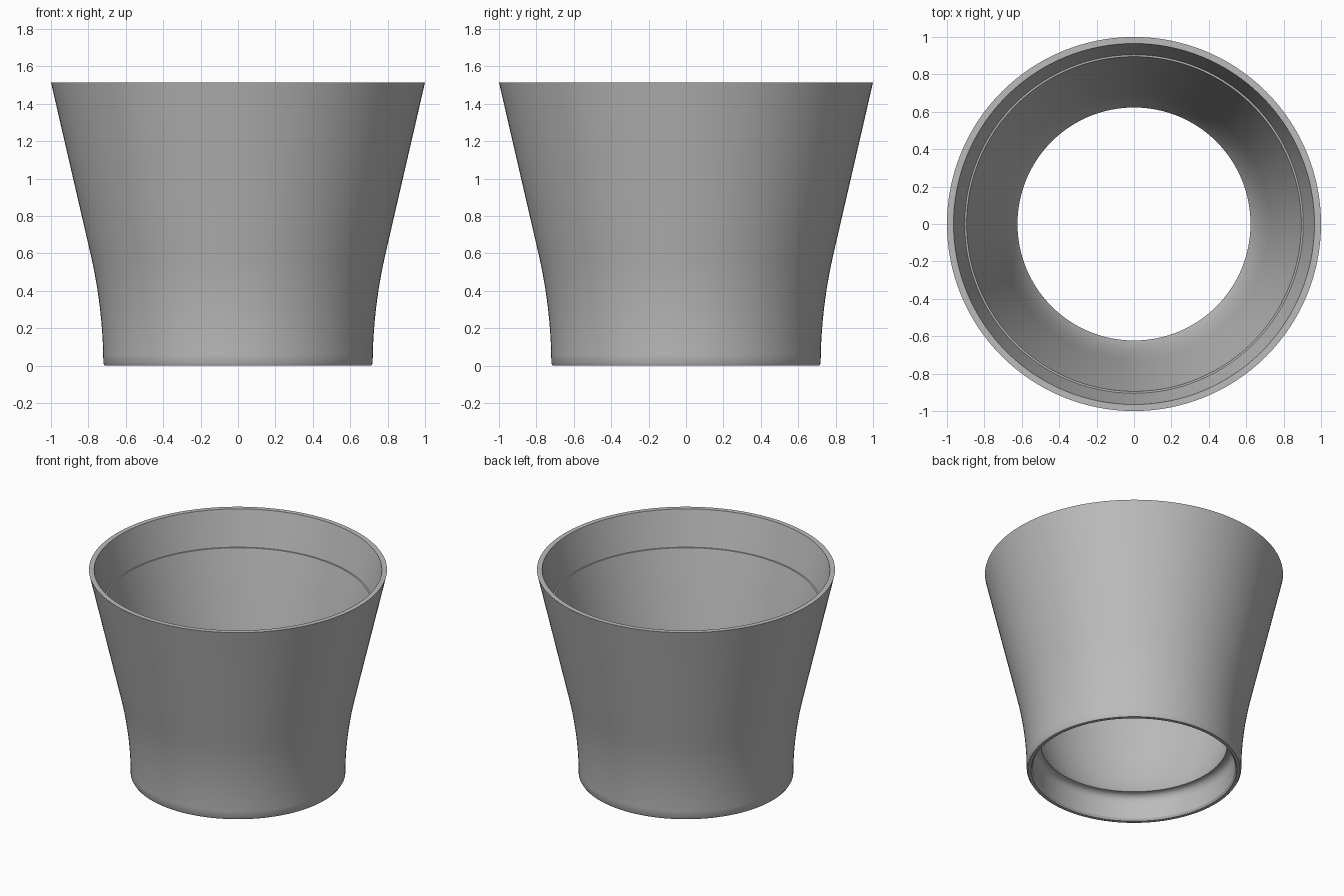
import bpy
import bmesh
import math
from mathutils import Matrix

cube = bpy.data.objects.get("Cube")
if cube:
    bpy.data.objects.remove(cube, do_unlink=True)

SEGMENTS = 128
HEIGHT = 1.515
BEND = 0.6        # the flare is straight above this height
BASE_R = 0.72
SLOPE = 0.23
WALL = 0.048


def outer_radius(z):
    """Upright at the foot, bending smoothly into a straight flare."""
    if z < BEND:
        return BASE_R + SLOPE * z * z / (2 * BEND)
    return BASE_R + SLOPE * (z - BEND / 2)


def curve(p0, p1, p2, steps=8):
    """Quadratic curve without its first point."""
    pts = []
    for i in range(1, steps + 1):
        t = i / steps
        pts.append(tuple((1 - t) ** 2 * a + 2 * t * (1 - t) * b + t * t * c
                         for a, b, c in zip(p0, p1, p2)))
    return pts


# Outer wall, from the foot to the rim
profile = [(0.713, 0)]
profile += [(outer_radius(z), z) for z in [0.012] + [BEND * i / 10 for i in range(1, 11)]]
profile.append((1.0, HEIGHT))

# Rim, inner collar and small ledge
profile += [(0.965, HEIGHT), (0.905, 1.26), (0.895, 1.26)]

# Inner wall, closing in to the throat
start = (outer_radius(BEND) - WALL, BEND)
profile.append(start)
profile += curve(start, (0.69, 0.3), (0.623, 0.19), 10)

# Underside of the throat and the socket in the foot
profile += curve((0.623, 0.19), (0.68, 0.19), (0.68, 0.12))
profile += [(0.68, 0.015), (0.69, 0)]

# Revolve the closed profile
bm = bmesh.new()
rings = []
for i in range(SEGMENTS):
    turn = Matrix.Rotation(2 * math.pi * i / SEGMENTS, 3, "Z")
    rings.append([bm.verts.new(turn @ bm.verts.new((r, 0, z)).co) for r, z in profile])
loose = [v for v in bm.verts if v not in {w for ring in rings for w in ring}]
for v in loose:
    bm.verts.remove(v)
n = len(profile)
for i in range(SEGMENTS):
    a, b = rings[i], rings[(i + 1) % SEGMENTS]
    for j in range(n):
        k = (j + 1) % n
        bm.faces.new((a[j], b[j], b[k], a[k]))
bmesh.ops.recalc_face_normals(bm, faces=bm.faces)
mesh = bpy.data.meshes.new("flared_sleeve")
bm.to_mesh(mesh)
bm.free()

sleeve = bpy.data.objects.new("flared_sleeve", mesh)
bpy.context.collection.objects.link(sleeve)

# Plain grey finish
grey = bpy.data.materials.new("plain_grey")
grey.use_nodes = True
color = (0.5, 0.5, 0.5, 1)
grey.diffuse_color = color
grey.node_tree.nodes["Principled BSDF"].inputs["Base Color"].default_value = color
mesh.materials.append(grey)

bpy.ops.object.select_all(action="DESELECT")
sleeve.select_set(True)
bpy.context.view_layer.objects.active = sleeve
bpy.ops.object.shade_smooth_by_angle(angle=math.radians(30))
